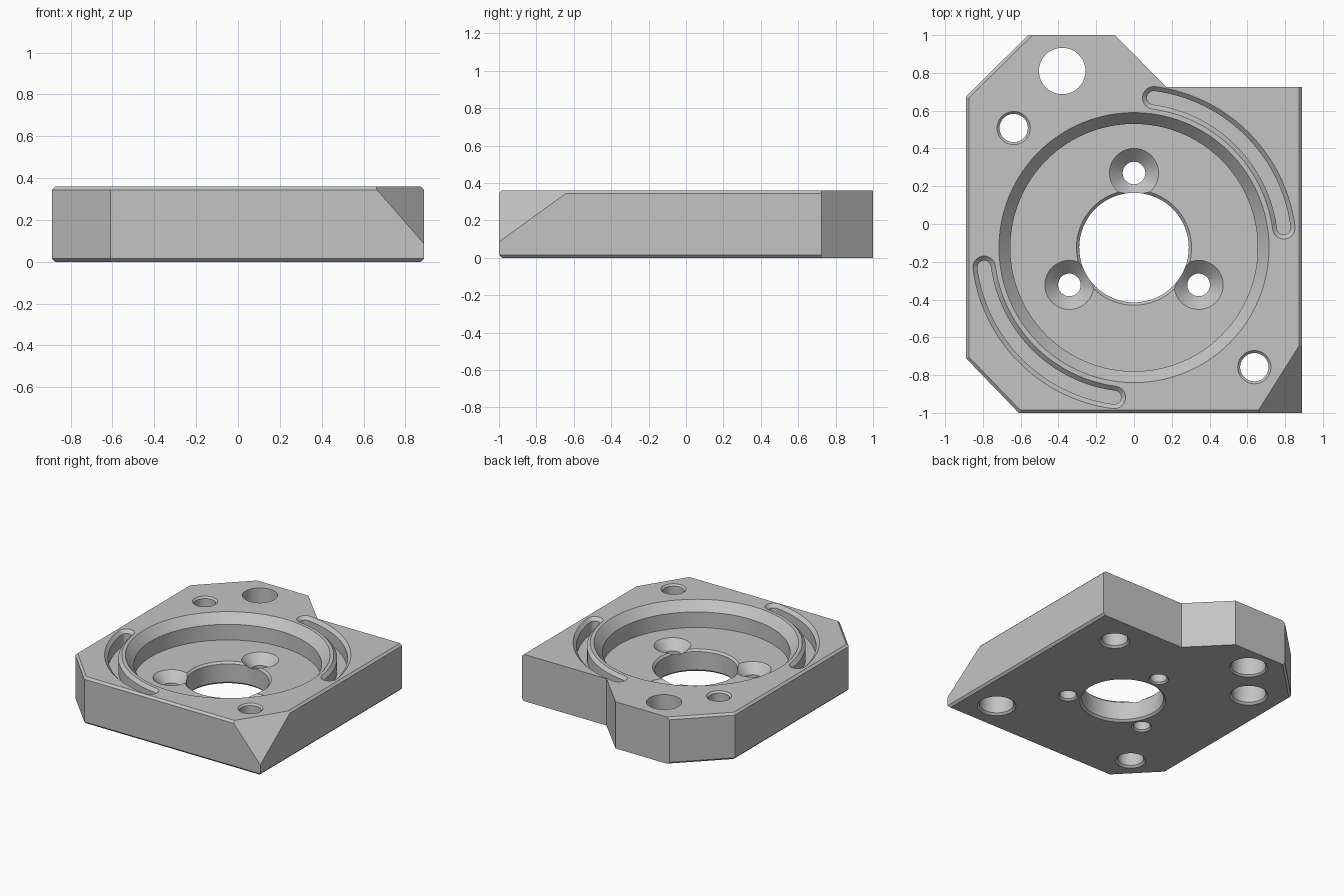
import bpy
import bmesh
from math import cos, sin, pi, radians
from mathutils import Vector

cube = bpy.data.objects.get("Cube")
if cube:
    bpy.data.objects.remove(cube, do_unlink=True)

TOP = 0.36
FLOOR = 0.17
CENTRE = (0, -0.125)
BEVEL = 0.016
OVER = 0.02  # how far cutters reach past a surface

steel = bpy.data.materials.new("light_grey_metal")
steel.use_nodes = True
grey = (0.55, 0.55, 0.55, 1)
steel.diffuse_color = grey
steel.node_tree.nodes["Principled BSDF"].inputs["Base Color"].default_value = grey


def make_object(name, bm):
    bmesh.ops.recalc_face_normals(bm, faces=bm.faces[:])
    mesh = bpy.data.meshes.new(name)
    bm.to_mesh(mesh)
    bm.free()
    mesh.materials.append(steel)
    obj = bpy.data.objects.new(name, mesh)
    bpy.context.collection.objects.link(obj)
    return obj


def loft(name, loops):
    """Closed solid skinned through matching loops of points."""
    bm = bmesh.new()
    rings = [[bm.verts.new(p) for p in loop] for loop in loops]
    for a, b in zip(rings, rings[1:]):
        for i in range(len(a)):
            j = (i + 1) % len(a)
            bm.faces.new((a[i], a[j], b[j], b[i]))
    bm.faces.new(rings[0])
    bm.faces.new(rings[-1])
    return make_object(name, bm)


def circle(x, y, r, z, n):
    return [(x + r * cos(2 * pi * i / n), y + r * sin(2 * pi * i / n), z) for i in range(n)]


def arc_slot(start, end, half, z, n=28, radius=0.8):
    """Rounded slot outline following an arc about the centre."""
    cx, cy = CENTRE
    pts = []
    for i in range(n + 1):
        a = start + (end - start) * i / n
        pts.append((cx + (radius + half) * cos(a), cy + (radius + half) * sin(a), z))
    for a0, base, steps in ((end, 0, 10), (start, pi, 10)):
        ex, ey = cx + radius * cos(a0), cy + radius * sin(a0)
        for i in range(1, steps):
            t = a0 + base + pi * i / steps
            pts.append((ex + half * cos(t), ey + half * sin(t), z))
        if base == 0:
            for i in range(n + 1):
                a = end + (start - end) * i / n
                pts.append((cx + (radius - half) * cos(a), cy + (radius - half) * sin(a), z))
    return pts


def cut(target, cutter):
    cutter.hide_render = True
    mod = target.modifiers.new("cut", "BOOLEAN")
    mod.operation = "DIFFERENCE"
    mod.solver = "EXACT"
    mod.object = cutter
    bpy.ops.object.select_all(action="DESELECT")
    bpy.context.view_layer.objects.active = target
    target.select_set(True)
    bpy.ops.object.modifier_apply(modifier=mod.name)
    bpy.data.objects.remove(cutter, do_unlink=True)


def drill(target, at, profile, n=40):
    """Cut a turned shape given as (radius, height) pairs."""
    cut(target, loft("drill", [circle(*at, r, z, n) for r, z in profile]))


# Plate outline, extruded
outline = [(-0.89, 0.675), (-0.56, 1), (-0.10, 1), (0.17, 0.725),
           (0.89, 0.725), (0.89, -1), (-0.61, -1), (-0.89, -0.71)]
bm = bmesh.new()
base = bm.faces.new([bm.verts.new((x, y, 0)) for x, y in outline])
ext = bmesh.ops.extrude_face_region(bm, geom=[base], use_keep_orig=True)
bmesh.ops.translate(bm, vec=(0, 0, TOP),
                    verts=[g for g in ext["geom"] if isinstance(g, bmesh.types.BMVert)])
bmesh.ops.recalc_face_normals(bm, faces=bm.faces[:])

# Small chamfers on all rims except the three rear faces
rims = []
for e in bm.edges:
    side = [f for f in e.link_faces if abs(f.normal.z) < 0.5]
    if len(side) == 1:
        nx, ny = side[0].normal.xy
        if ny < 0.5 or nx < -0.5:
            rims.append(e)
bmesh.ops.bevel(bm, geom=rims, offset=BEVEL, segments=1, affect="EDGES")

# Sloping cut across the front left corner
a, b, c = Vector((0.65, -1, TOP)), Vector((0.89, -0.62, TOP)), Vector((0.89, -1, 0.085))
normal = (b - a).cross(c - a)
if normal.z < 0:
    normal.negate()
bmesh.ops.bisect_plane(bm, geom=bm.verts[:] + bm.edges[:] + bm.faces[:],
                       plane_co=a, plane_no=normal, clear_outer=True)
bmesh.ops.holes_fill(bm, edges=[e for e in bm.edges if e.is_boundary], sides=0)
plate = make_object("mounting_plate", bm)

# Round pocket with a chamfered mouth
drill(plate, CENTRE, [(0.732, TOP + OVER), (0.655, TOP - 0.07), (0.655, FLOOR)], 96)

# Central bore, chamfered at both ends
drill(plate, CENTRE, [(0.305 + OVER, FLOOR + OVER), (0.29, FLOOR - 0.015),
                      (0.29, 0.015), (0.305 + OVER, -OVER)], 72)

# Three countersunk screw holes
for deg in (90, 210, 330):
    t = radians(deg)
    at = (CENTRE[0] + 0.395 * cos(t), CENTRE[1] + 0.395 * sin(t))
    drill(plate, at, [(0.13 + OVER, FLOOR + OVER), (0.06, FLOOR - 0.07),
                      (0.06, 0.012), (0.072 + OVER, -OVER)])

for s in (1, -1):
    # Corner bolt holes, counterbored underneath
    drill(plate, (-0.637 * s, CENTRE[1] + 0.633 * s),
          [(0.088 + OVER, TOP + OVER), (0.075, TOP - 0.013), (0.075, 0.2),
           (0.122, 0.2), (0.122, 0.015), (0.137 + OVER, -OVER)])
    # Blind holes underneath, on the other diagonal
    drill(plate, (0.59 * s, CENTRE[1] + 0.615 * s),
          [(0.092, 0.17), (0.092, 0.015), (0.107 + OVER, -OVER)])
    # Curved grooves beside the pocket
    turn = 0 if s > 0 else pi
    start, end = radians(7.5) + turn, radians(82.5) + turn
    levels = [(0.06 + OVER, TOP + OVER), (0.036, TOP - 0.024), (0.036, TOP - 0.12)]
    cut(plate, loft("groove", [arc_slot(start, end, h, z) for h, z in levels]))

# Plain through hole in the rear lug
drill(plate, (-0.38, 0.81), [(0.123, TOP + OVER), (0.123, 0.012), (0.135 + OVER, -OVER)], 48)

bpy.ops.object.select_all(action="DESELECT")
plate.select_set(True)
bpy.context.view_layer.objects.active = plate
bpy.ops.object.shade_smooth_by_angle(angle=radians(25))
